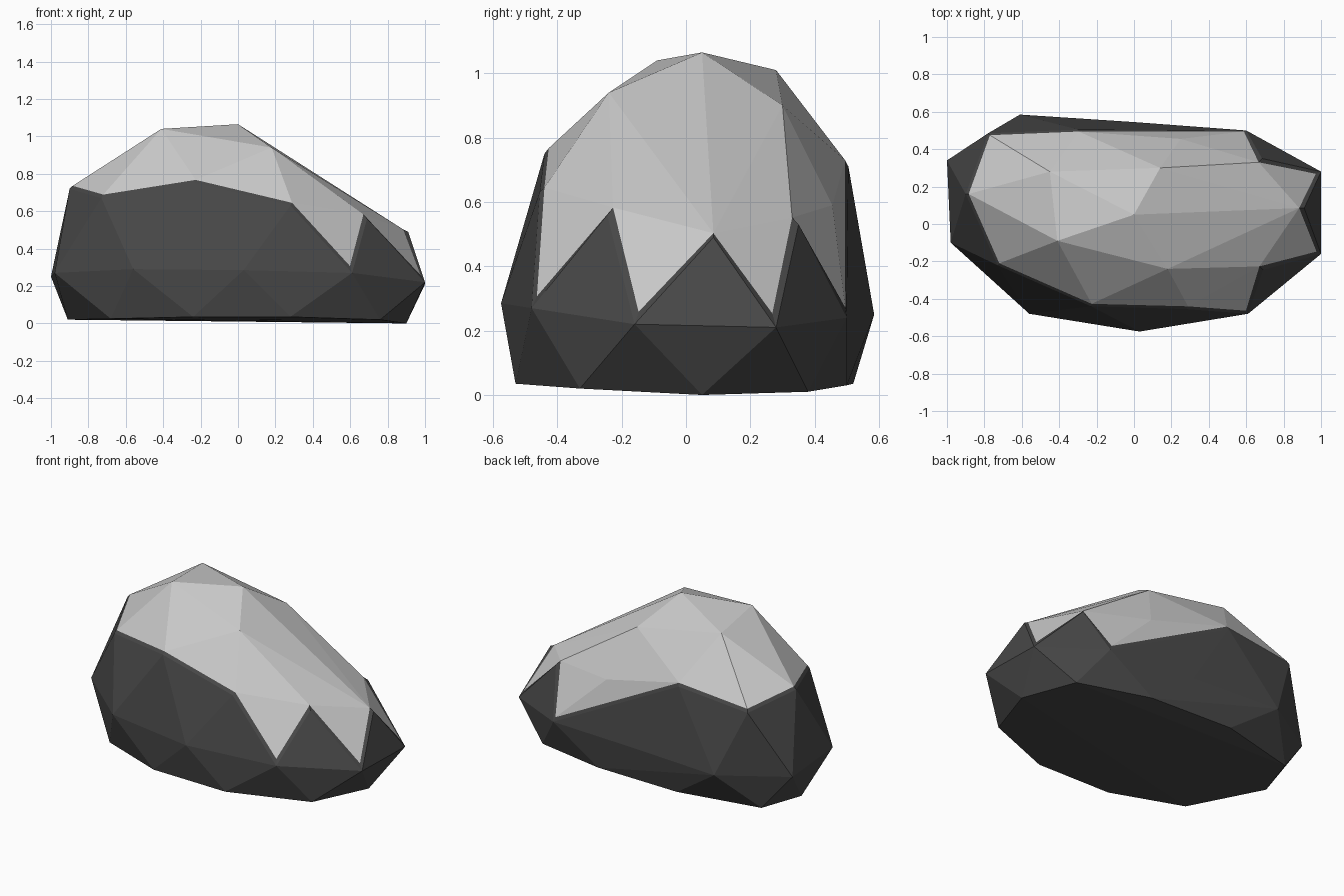
import bpy, bmesh

if "Cube" in bpy.data.objects:
    bpy.data.objects.remove(bpy.data.objects["Cube"])

# Rings of the boulder from the ground up
base = [(-.91, .12, .02), (-.68, -.34, .025), (-.24, -.52, .035), (.28, -.53, .035), (.76, -.33, .02),
        (.90, .05, 0), (.76, .38, .01), (.28, .50, .03), (-.3, .52, .035), (-.82, .40, .025)]
waist = [(-1, .34, .25), (-.98, -.10, .27), (-.56, -.48, .29), (.03, -.575, .285),
         (0, .545, .25), (-.61, .585, .25)]
drips = [(.61, -.48, .27), (1, -.16, .22), (1, .28, .21), (.60, .50, .24)]
rim = [(-.90, .16, .72), (-.73, -.22, .67), (-.23, -.44, .75), (.28, -.455, .63), (.69, -.245, .56),
       (.91, .085, .49), (.685, .35, .53), (.25, .455, .59), (-.3, .505, .71), (-.78, .485, .66)]
crown = [(-.41, -.09, 1.04), (0, .05, 1.065), (.18, -.24, .94), (-.45, .28, 1.01), (.14, .30, .90)]

# Whole faceted boulder as a convex hull
bm = bmesh.new()
kind = {}
for name, ring in (("base", base), ("waist", waist), ("drip", drips), ("rim", rim), ("crown", crown)):
    for p in ring:
        kind[bm.verts.new(p)] = name
hull = bmesh.ops.convex_hull(bm, input=bm.verts[:])
junk = [v for v in bm.verts if not v.link_faces]
for v in junk:
    bm.verts.remove(v)
bmesh.ops.recalc_face_normals(bm, faces=bm.faces[:])


def is_snow(face):
    kinds = [kind[v] for v in face.verts]
    return ("crown" in kinds or kinds.count("rim") == 3
            or (kinds.count("rim") == 2 and "drip" in kinds))


# Snow area with pointed drips, inset from the stone edges
snow = [f for f in bm.faces if is_snow(f)]
bmesh.ops.inset_region(bm, faces=snow, thickness=.022, depth=0, use_even_offset=True)
for f in bm.faces:
    f.material_index = 0
for f in snow:
    f.material_index = 1


def part(name, index, color):
    piece = bm.copy()
    drop = [f for f in piece.faces if f.material_index != index]
    bmesh.ops.delete(piece, geom=drop, context='FACES')
    for f in piece.faces:
        f.material_index = 0
        f.smooth = False
    mesh = bpy.data.meshes.new(name)
    piece.to_mesh(mesh)
    piece.free()
    if color:
        mat = bpy.data.materials.new(name + "_color")
        mat.diffuse_color = color
        mat.use_nodes = True
        mat.node_tree.nodes["Principled BSDF"].inputs["Base Color"].default_value = mat.diffuse_color
        mesh.materials.append(mat)
    obj = bpy.data.objects.new(name, mesh)
    bpy.context.collection.objects.link(obj)


# Dark stone body and pale cap
part("rock", 0, (.065, .065, .065, 1))
part("snow_cap", 1, None)
bm.free()
